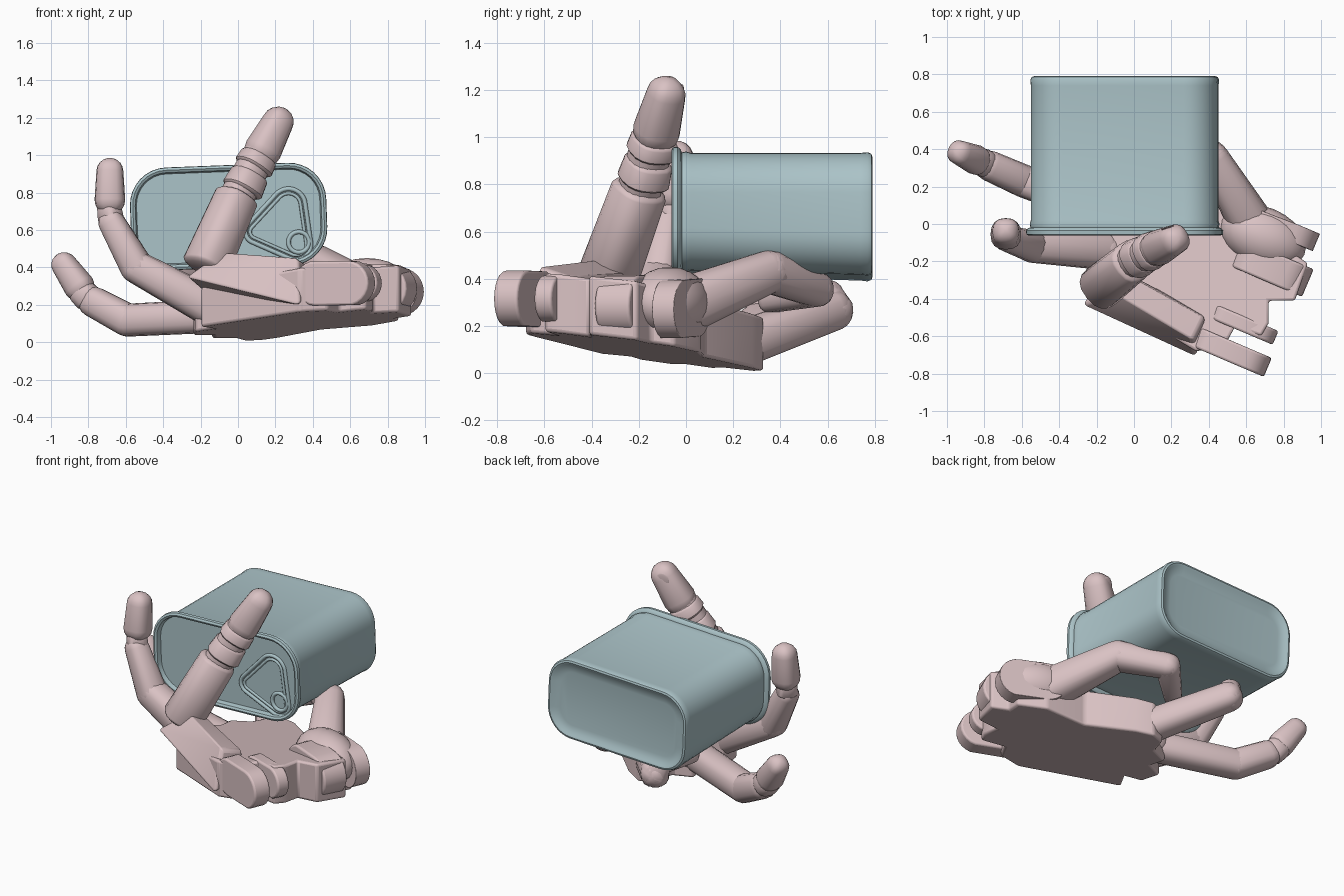
import bpy, bmesh, math
from mathutils import Vector, Matrix

old = bpy.data.objects.get("Cube")
if old:
    bpy.data.objects.remove(old, do_unlink=True)


def material(name, rgb):
    m = bpy.data.materials.new(name)
    m.use_nodes = True
    m.diffuse_color = (*rgb, 1)
    m.node_tree.nodes["Principled BSDF"].inputs["Base Color"].default_value = (*rgb, 1)
    return m


PINK = material("dusty_pink", (0.70, 0.54, 0.55))
TIN = material("pale_blue_tin", (0.41, 0.55, 0.58))


def finish(name, bm, mat, bevel=0, angle=35):
    bmesh.ops.recalc_face_normals(bm, faces=bm.faces)
    me = bpy.data.meshes.new(name)
    bm.to_mesh(me)
    bm.free()
    ob = bpy.data.objects.new(name, me)
    bpy.context.collection.objects.link(ob)
    me.materials.append(mat)
    if bevel:
        mod = ob.modifiers.new("soft_edges", "BEVEL")
        mod.width, mod.segments = bevel, 3
    bpy.ops.object.select_all(action="DESELECT")
    ob.select_set(True)
    bpy.context.view_layer.objects.active = ob
    bpy.ops.object.shade_smooth_by_angle(angle=math.radians(angle))
    return ob


def loft(name, rings, mat, angle=35):
    """Skin a list of closed rings and cap both ends."""
    bm = bmesh.new()
    loops = [[bm.verts.new(p) for p in ring] for ring in rings]
    n = len(loops[0])
    for a, b in zip(loops, loops[1:]):
        for i in range(n):
            bm.faces.new((a[i], a[(i + 1) % n], b[(i + 1) % n], b[i]))
    bm.faces.new(loops[0])
    bm.faces.new(loops[-1])
    return finish(name, bm, mat, angle=angle)


def segment(name, a, b, ra, rb, sides=16, cap=1.0, square=0.8):
    """Tapered finger bone with rounded ends and a slightly boxy section."""
    a, b = Vector(a), Vector(b)
    rot = (b - a).to_track_quat("Z", "Y")
    length = (b - a).length
    steps = [math.radians(t) for t in (80, 60, 40, 20, 0)]
    spec = [(-ra * cap * math.sin(t), ra * math.cos(t)) for t in steps]
    spec += [(length + rb * cap * math.sin(t), rb * math.cos(t)) for t in reversed(steps)]

    def soft(v):
        return math.copysign(abs(v) ** square, v)
    angles = [math.tau * i / sides for i in range(sides)]
    rings = [[a + rot @ Vector((r * soft(math.cos(t)), r * soft(math.sin(t)), z))
              for t in angles] for z, r in spec]
    return loft(name, rings, PINK)


def finger(name, points, radii):
    parts = ("proximal", "middle", "distal", "tip")
    for i, part in enumerate(parts[:len(points) - 1]):
        segment(f"{name}_{part}", points[i], points[i + 1], radii[i], radii[i + 1])


def hull(name, points, bevel):
    bm = bmesh.new()
    for p in points:
        bm.verts.new(p)
    bmesh.ops.convex_hull(bm, input=bm.verts)
    bmesh.ops.dissolve_limit(bm, angle_limit=0.1, verts=bm.verts, edges=bm.edges)
    return finish(name, bm, PINK, bevel)


def lug(name, inner, outer, r, half):
    """Upright plate with rounded ends, between two points along the wrist."""
    inner, outer = Vector(inner), Vector(outer)
    along = Vector((0.92, -0.39, 0))
    side = Vector((0.39, 0.92, 0)) * half
    pts = []
    for i in range(24):
        t = math.tau * i / 24
        spot = (outer if math.cos(t) > 0 else inner) + r * (along * math.cos(t) + Vector((0, 0, math.sin(t))))
        pts += [spot + side, spot - side]
    hull(name, pts, 0.012)


def ellipsoid(name, loc, size, direction=(0, 0, 1), turn=0):
    bm = bmesh.new()
    rot = Vector(direction).to_track_quat("Z", "Y").to_matrix().to_4x4()
    rot = rot @ Matrix.Rotation(math.radians(turn), 4, "Z")
    bmesh.ops.create_uvsphere(bm, u_segments=24, v_segments=12, radius=1,
                              matrix=Matrix.Translation(loc) @ rot @ Matrix.Diagonal((*size, 1)))
    return finish(name, bm, PINK)


# ---- Tin: rounded oblong rings run along y, tilted a little, deeper at the back
TILT = Matrix.Rotation(math.radians(-2.2), 3, "Y")
TIN_CENTRE = Vector((-0.05, 0, 0.672))


def tin_ring(y, inset):
    w, h, r = 0.525 - inset, 0.275 - inset, 0.2 - inset
    ring = []
    for k, (sx, sz) in enumerate(((1, 1), (-1, 1), (-1, -1), (1, -1))):
        for i in range(9):
            t = math.pi / 2 * (k + i / 8)
            p = Vector((sx * (w - r) + r * math.cos(t), y, sz * (h - r) + r * math.sin(t)))
            if sz < 0:
                p.z -= 0.025 * max(0, y)
            ring.append(TIN_CENTRE + TILT @ p)
    return ring


tin_profile = [(-0.025, 0.06), (-0.025, 0.035), (-0.055, 0.028), (-0.062, 0.015),
               (-0.055, 0.002), (-0.035, 0), (-0.022, 0.012), (-0.018, 0.024), (0.0, 0.02),
               (0.02, 0.026), (0.74, 0.026), (0.77, 0.023), (0.786, 0.03), (0.79, 0.042),
               (0.785, 0.055), (0.775, 0.07), (0.768, 0.11)]
loft("tin_can", [tin_ring(y, i) for y, i in tin_profile], TIN)


# ---- Pull tab: outline wrapped around three corner circles, plus a finger ring
def wire(name, circles, thick, y):
    cu = bpy.data.curves.new(name, "CURVE")
    cu.dimensions = "3D"
    cu.bevel_depth, cu.bevel_resolution = thick, 2
    sp = cu.splines.new("POLY")
    sp.points.add(47)
    sp.use_cyclic_u = True
    for i, pt in enumerate(sp.points):
        c, s = math.cos(math.tau * i / 48), math.sin(math.tau * i / 48)
        x, z, r = max(circles, key=lambda k: k[0] * c + k[1] * s + k[2])
        pt.co = (x + r * c, y, z + r * s, 1)
    ob = bpy.data.objects.new(name, cu)
    bpy.context.collection.objects.link(ob)
    cu.materials.append(TIN)


tab = [(0.27, 0.73, 0.09), (0.1, 0.59, 0.06), (0.31, 0.52, 0.08)]
wire("tab_outer_groove", tab, 0.012, -0.026)
wire("tab_inner_groove", [(x, z, r - 0.025) for x, z, r in tab], 0.009, -0.026)
wire("tab_rivet", [(0.325, 0.535, 0.055)], 0.012, -0.03)


# ---- Palm: a tilted slab, narrowed at the wrist between the lugs
def under(x, y):
    return 0.046 + 0.07 * x - 0.137 * y


outline = [(0.33, -0.68), (0.48, -0.66), (0.54, -0.55), (0.68, -0.6), (0.72, -0.53),
           (0.72, -0.41), (0.86, -0.41), (0.93, -0.21), (0.84, -0.15), (0.86, -0.05),
           (0.72, 0.06), (0.45, 0.08), (0.22, 0.28), (0.12, 0.33), (0.03, 0.3),
           (-0.02, 0.17), (-0.14, 0.12), (-0.13, 0.0), (-0.24, -0.05),
           (-0.23, -0.2), (-0.13, -0.24), (-0.2, -0.36)]
bm = bmesh.new()
base = bm.faces.new([bm.verts.new((x, y, under(x, y))) for x, y in outline])
top = bmesh.ops.extrude_face_region(bm, geom=[base])["geom"]
for v in top:
    if isinstance(v, bmesh.types.BMVert):
        v.co.z += 0.21 + 0.04 * min(1, max(0, v.co.x + 0.3))
finish("palm", bm, PINK, 0.015)

# Rounded wrist lugs
lug("wrist_lug_thumb_side", (0.7, 0.01, 0.28), (0.86, -0.05, 0.27), 0.125, 0.05)
lug("wrist_lug_middle", (0.66, -0.2, 0.29), (0.81, -0.265, 0.285), 0.13, 0.08)
lug("wrist_lug_inner", (0.5, -0.5, 0.31), (0.665, -0.57, 0.315), 0.1, 0.04)
lug("wrist_lug_little_side", (0.43, -0.645, 0.315), (0.605, -0.72, 0.315), 0.12, 0.055)

# Side block of the hand that carries the little finger, and the thumb's fleshy base
hull("little_finger_block",
     [(-0.28, -0.43, 0.35), (0.33, -0.71, 0.2), (-0.1, -0.37, 0.48), (0.32, -0.62, 0.45),
      (-0.2, -0.3, 0.28), (0.38, -0.48, 0.2), (-0.06, -0.25, 0.42), (0.38, -0.5, 0.41)], 0.02)
ellipsoid("thumb_mound", (0.69, -0.07, 0.3), (0.24, 0.16, 0.15), turn=-23)

# ---- Little finger, upright in front of the tin
segment("little_proximal", (-0.17, -0.33, 0.41), (-0.01, -0.2, 0.77), 0.122, 0.113, cap=0.3)
segment("little_core", (-0.01, -0.2, 0.77), (0.14, -0.12, 1.05), 0.09, 0.085)
segment("little_middle_lower", (0.025, -0.18, 0.82), (0.06, -0.16, 0.89), 0.108, 0.1, cap=0.25)
segment("little_middle_upper", (0.085, -0.148, 0.94), (0.11, -0.135, 0.985), 0.103, 0.098, cap=0.25)
segment("little_distal", (0.135, -0.125, 1.03), (0.215, -0.085, 1.18), 0.096, 0.08)
ellipsoid("little_nail", (0.185, -0.022, 1.165), (0.042, 0.06, 0.008), (-0.25, 0.9, -0.09))

# ---- Ring finger, curling up beside the tin
finger("ring", [(-0.17, -0.14, 0.2), (-0.54, -0.12, 0.4), (-0.675, -0.08, 0.64)],
       [0.105, 0.088, 0.07])
segment("ring_joint", (-0.68, -0.07, 0.66), (-0.69, -0.06, 0.73), 0.065, 0.06, cap=0.3)
segment("ring_distal", (-0.685, -0.055, 0.76), (-0.685, -0.04, 0.915), 0.082, 0.072, cap=0.98)

# ---- Middle finger, stretched outward
finger("middle", [(-0.13, 0.06, 0.14), (-0.59, 0.23, 0.118), (-0.77, 0.31, 0.215)],
       [0.09, 0.088, 0.082])
segment("middle_joint", (-0.8, 0.325, 0.235), (-0.84, 0.34, 0.275), 0.076, 0.072, cap=0.4)
segment("middle_distal", (-0.85, 0.345, 0.3), (-0.93, 0.38, 0.415), 0.08, 0.066)

# ---- Index finger, hooked under the tin
finger("index", [(0.07, 0.25, 0.13), (-0.21, 0.62, 0.265), (-0.24, 0.6, 0.33), (-0.33, 0.42, 0.34)],
       [0.098, 0.086, 0.065, 0.05])

# ---- Thumb, reaching round the side and beneath the tin
finger("thumb", [(0.63, 0.0, 0.29), (0.42, 0.35, 0.43), (0.2, 0.55, 0.355), (0.0, 0.36, 0.31)],
       [0.12, 0.09, 0.075, 0.055])

# Knuckle hinges along the palm's finger edge
for name, p in (("index", (0.07, 0.24, 0.13)), ("middle", (-0.08, 0.06, 0.15)),
                ("ring", (-0.16, -0.14, 0.2))):
    ellipsoid(f"{name}_knuckle", p, (0.11, 0.1, 0.1))
